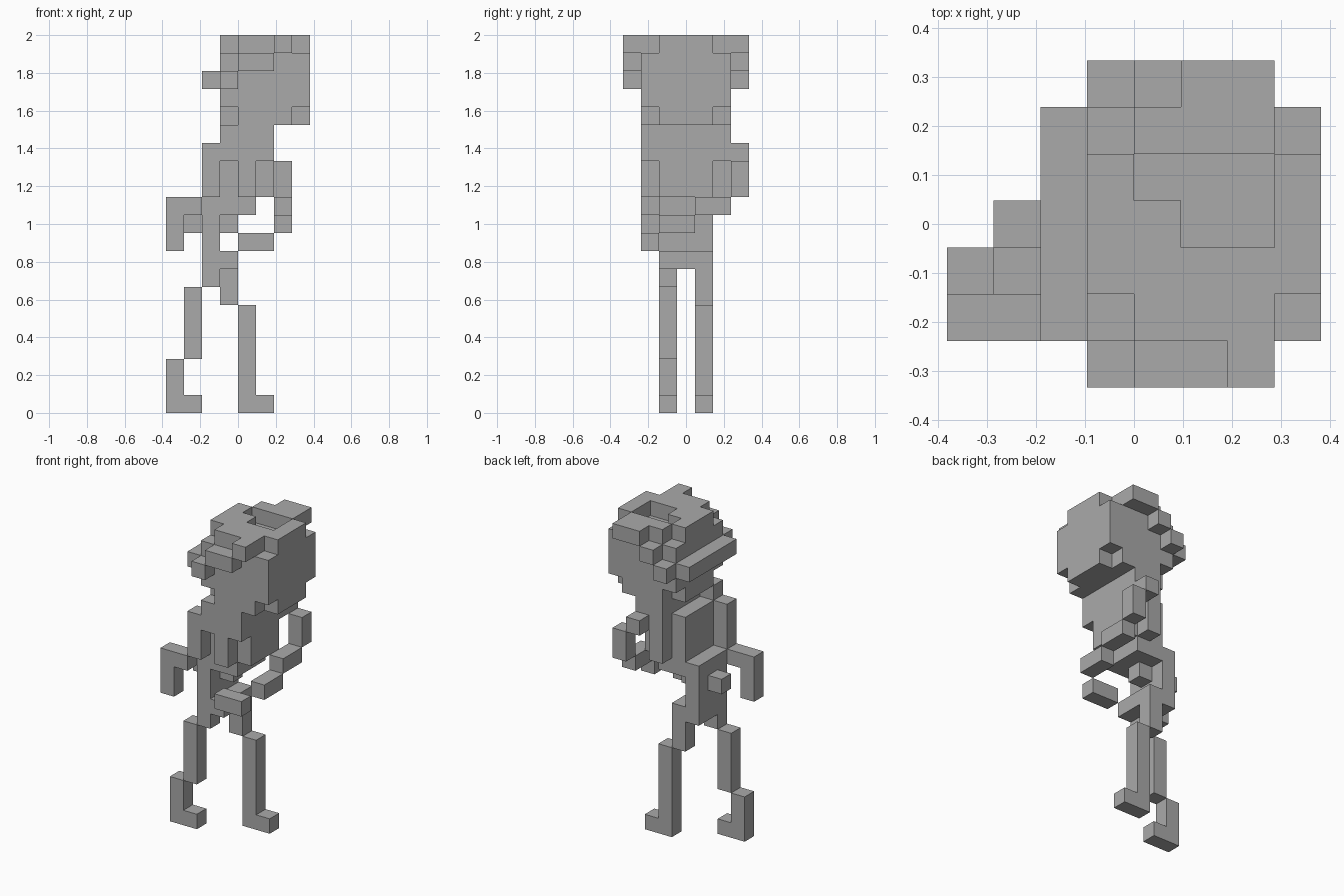
import bpy, bmesh
from mathutils import Vector
from itertools import product

cube = bpy.data.objects.get("Cube")
if cube:
    bpy.data.objects.remove(cube, do_unlink=True)

UNIT = 2 / 21          # the figure is 21 blocks tall
ROW_OFFSET = 3.5       # seven rows of blocks from side to side

grey = bpy.data.materials.new("plain grey")
grey.use_nodes = True
grey.diffuse_color = (0.4, 0.4, 0.4, 1)
grey.node_tree.nodes["Principled BSDF"].inputs["Base Color"].default_value = (0.4, 0.4, 0.4, 1)


def cells(boxes):
    """Blocks filled by boxes given as x range, row range, z range."""
    found = set()
    for x0, x1, r0, r1, z0, z1 in boxes:
        found.update(product(range(x0, x1), range(r0, r1), range(z0, z1)))
    return found


def part(name, boxes, cuts=()):
    """Outer skin of a group of blocks, with flat areas merged."""
    solid = cells(boxes) - cells(cuts)
    bm = bmesh.new()
    for cell in solid:
        middle = Vector(cell) + Vector((0.5, 0.5 - ROW_OFFSET, 0.5))
        for axis in range(3):
            for side in (-1, 1):
                step = [0, 0, 0]
                step[axis] = side
                if tuple(c + s for c, s in zip(cell, step)) in solid:
                    continue
                n = Vector(step)
                u = Vector([float(i == (axis + 1) % 3) for i in range(3)])
                v = n.cross(u)
                corners = [middle + (n + a * u + b * v) / 2
                           for a, b in ((-1, -1), (1, -1), (1, 1), (-1, 1))]
                bm.faces.new([bm.verts.new(p * UNIT) for p in corners])
    bmesh.ops.remove_doubles(bm, verts=bm.verts, dist=UNIT / 100)
    bmesh.ops.dissolve_limit(bm, angle_limit=0.01, verts=bm.verts, edges=bm.edges)
    mesh = bpy.data.meshes.new(name)
    bm.to_mesh(mesh)
    bm.free()
    mesh.materials.append(grey)
    obj = bpy.data.objects.new(name, mesh)
    bpy.context.collection.objects.link(obj)


# Head: notched corners and an open hollow in the crown
corners = [(x, x + 1, r, r + 1, z, z + 1)
           for x in (-1, 3) for r in (1, 5) for z in (16, 20)]
hollow = [(0, 1, 4, 5, 20, 21), (1, 3, 3, 5, 20, 21)]
part("head", [(-1, 4, 1, 6, 16, 21)], corners + hollow)

# Slanting band stepping down each side to the back of the head
for name, row, bend in (("head_band_near", 0, 2), ("head_band_far", 6, 1)):
    part(name, [(bend, 3, row, row + 1, 20, 21),
                (0, bend, row, row + 1, 19, 20),
                (-1, 0, row, row + 1, 18, 19)])
part("head_band_back", [(-2, -1, 1, 6, 18, 19)])

# Torso with shoulders, hanging side flaps and waist
part("torso", [(0, 2, 2, 5, 12, 16), (-1, 0, 2, 5, 11, 15),
               (0, 1, 2, 5, 11, 12),
               (-1, 2, 1, 2, 14, 16), (0, 2, 5, 6, 14, 16),
               (0, 1, 1, 2, 12, 14), (0, 1, 5, 6, 12, 14)])
part("belly_stub", [(-1, 0, 3, 4, 10, 11)])

# Pelvis with a small stub behind
part("pelvis", [(-2, -1, 2, 5, 8, 12), (-1, 0, 2, 5, 8, 9)])
part("tail_stub", [(-3, -2, 3, 4, 10, 11)])

# Arm swung back
part("back_upper_arm", [(-2, -1, 1, 2, 12, 15)])
part("back_forearm", [(-4, -2, 1, 2, 11, 12), (-4, -3, 1, 2, 9, 11)])

# Arm bent across the front
part("front_upper_arm", [(1, 2, 6, 7, 14, 15), (2, 3, 6, 7, 12, 14)])
part("front_forearm", [(2, 3, 4, 6, 11, 12), (2, 3, 2, 4, 10, 11)])
part("front_hand", [(0, 2, 1, 2, 9, 10)])

# Trailing leg
part("back_thigh", [(-2, -1, 2, 3, 7, 8), (-3, -2, 2, 3, 3, 7)])
part("back_shin_and_foot", [(-4, -3, 2, 3, 0, 3), (-3, -2, 2, 3, 0, 1)])

# Leading leg
part("front_thigh", [(-1, 0, 4, 5, 6, 8)])
part("front_shin_and_foot", [(0, 1, 4, 5, 0, 6), (1, 2, 4, 5, 0, 1)])
